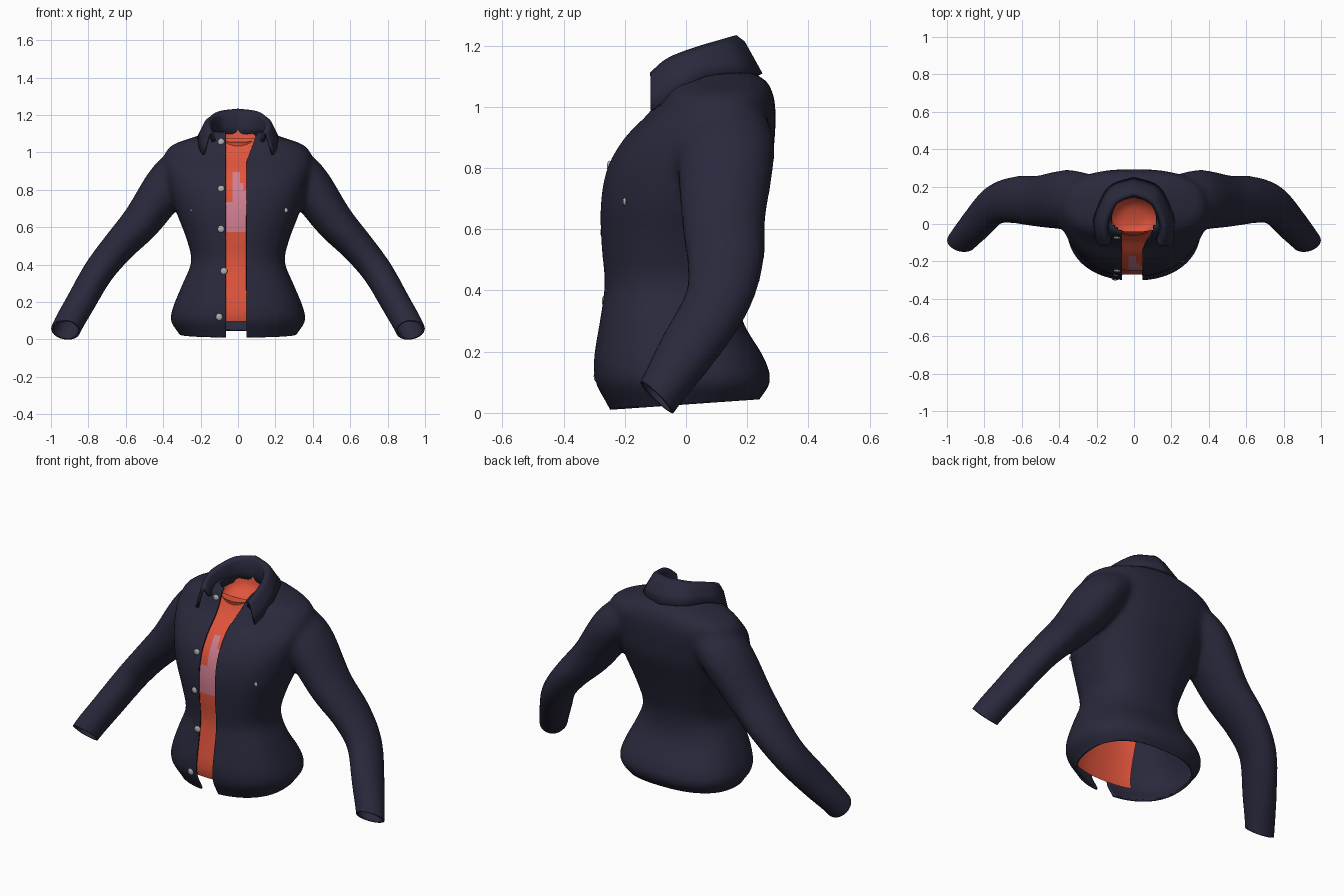
import bpy, bmesh, math
from mathutils import Vector

cube = bpy.data.objects.get("Cube")
if cube:
    bpy.data.objects.remove(cube)


def material(name, rgb):
    m = bpy.data.materials.new(name)
    m.use_nodes = True
    m.diffuse_color = (*rgb, 1)
    bsdf = next(n for n in m.node_tree.nodes if n.type == 'BSDF_PRINCIPLED')
    bsdf.inputs["Base Color"].default_value = (*rgb, 1)
    bsdf.inputs["Roughness"].default_value = 0.8
    return m


navy = material("navy cloth", (0.022, 0.022, 0.046))
orange = material("orange shirt", (0.75, 0.09, 0.045))
pink = material("pink print", (0.64, 0.21, 0.28))
metal = material("grey button", (0.42, 0.42, 0.42))


def make(name, bm, *mats):
    bmesh.ops.recalc_face_normals(bm, faces=bm.faces)
    for f in bm.faces:
        f.smooth = True
    me = bpy.data.meshes.new(name)
    bm.to_mesh(me)
    bm.free()
    for m in mats:
        me.materials.append(m)
    ob = bpy.data.objects.new(name, me)
    bpy.context.collection.objects.link(ob)
    return ob


def spline(pts, n):
    """Smooth curve through points of any dimension."""
    out = []
    for i in range(len(pts) - 1):
        a, b, c, d = (pts[max(0, min(len(pts) - 1, i + k))] for k in (-1, 0, 1, 2))
        for s in range(n):
            t = s / n
            out.append([0.5 * (2 * q + (r - p) * t + (2 * p - 5 * q + 4 * r - w) * t * t
                               + (3 * q - p - 3 * r + w) * t ** 3)
                        for p, q, r, w in zip(a, b, c, d)])
    return out + [list(pts[-1])]


def loft(bm, rings, closed=True, caps=True):
    vs = [[bm.verts.new(p) for p in ring] for ring in rings]
    n = len(vs[0])
    for a, b in zip(vs, vs[1:]):
        for i in range(n if closed else n - 1):
            j = (i + 1) % n
            bm.faces.new((a[i], a[j], b[j], b[i]))
    if caps:
        bm.faces.new(vs[0])
        bm.faces.new(vs[-1])


# Torso sections: height, half width, front y, back y
sections = spline([(-.05, .27, -.22, .2), (.03, .315, -.26, .23), (.1, .36, -.297, .275),
                   (.18, .345, -.302, .255), (.3, .295, -.283, .185), (.42, .25, -.268, .17),
                   (.55, .28, -.278, .2), (.68, .33, -.28, .24), (.8, .365, -.258, .278),
                   (.9, .39, -.2, .29), (.98, .395, -.122, .293), (1.04, .35, -.085, .285),
                   (1.085, .225, -.07, .262), (1.115, .14, -.06, .21)], 4)
FRONT, BACK = 2.25, 2.5


def front_y(x, z):
    """Front surface of the torso."""
    for p, q in zip(sections, sections[1:]):
        if q[0] >= z:
            break
    t = (z - p[0]) / (q[0] - p[0])
    w, f, b = (p[k] + (q[k] - p[k]) * t for k in (1, 2, 3))
    return (f + b) / 2 - (b - f) / 2 * max(0, 1 - abs(x / w) ** FRONT) ** (1 / FRONT)


def outline(a, z, w, f, b):
    """Rounded-box outline, a little squarer at the back."""
    c, s = math.cos(a), math.sin(a)
    e = 2 / (BACK if s > 0 else FRONT)
    return (w * math.copysign(abs(c) ** e, c),
            (f + b) / 2 + (b - f) / 2 * math.copysign(abs(s) ** e, s), z)


# Jacket shell: torso and sleeves fused into one cloth surface
bm = bmesh.new()
angles = [2 * math.pi * i / 48 for i in range(48)]
loft(bm, [[outline(a, *section) for a in angles] for section in sections])

# Sleeve path: x, y, z, half thickness, half depth
arm = spline([(.24, .125, .95, .1, .14), (.355, .13, .853, .122, .16), (.51, .122, .638, .106, .138),
              (.64, .128, .495, .09, .126), (.747, .1, .36, .083, .108),
              (.84, .002, .2, .08, .096), (.918, -.088, .06, .079, .075),
              (.95, -.14, -.03, .079, .072)], 5)
for side in (-1, 1):
    rings = []
    for i, (x, y, z, r, d) in enumerate(arm):
        lo, hi = arm[max(i - 1, 0)], arm[min(i + 1, len(arm) - 1)]
        along = Vector([h - l for h, l in zip(hi[:3], lo[:3])]).normalized()
        u = Vector((0, 1, 0))
        u = (u - along * u.dot(along)).normalized()
        v = along.cross(u)
        ring = [Vector((x, y, z)) + u * d * math.cos(a) + v * r * math.sin(a) for a in angles[::2]]
        rings.append([(p.x * side, p.y, p.z) for p in ring])
    loft(bm, rings)
jacket = make("jacket", bm, navy)
fuse = jacket.modifiers.new("fuse", 'REMESH')
fuse.mode = 'VOXEL'
fuse.voxel_size = 0.016
relax = jacket.modifiers.new("relax", 'SMOOTH')
relax.factor = 0.5
relax.iterations = 8
graph = bpy.context.evaluated_depsgraph_get()
fused = bpy.data.meshes.new_from_object(jacket.evaluated_get(graph))
jacket.modifiers.clear()

# Openings: hem, cuffs, front gap and neck
bm = bmesh.new()
bm.from_mesh(fused)


def slice_at(point, normal, rule, remove=True):
    point, normal = Vector(point), Vector(normal)
    faces = [f for f in bm.faces if rule(f.calc_center_median())]
    geom = set(faces)
    for f in faces:
        geom.update(f.edges)
        geom.update(f.verts)
    bmesh.ops.bisect_plane(bm, geom=list(geom), plane_co=point, plane_no=normal, dist=1e-5)
    if remove:
        drop = []
        for f in bm.faces:
            c = f.calc_center_median()
            if rule(c) and (c - point).dot(normal) > 0:
                drop.append(f)
        bmesh.ops.delete(bm, geom=drop, context='FACES')


LEFT, RIGHT = -.065, .045
slice_at((0, -.25, .01), (0, .07, -1), lambda c: abs(c.x) < .5 and c.z < .2)
for side in (-1, 1):
    slice_at((.918 * side, -.1, .055), (.15 * side, -.69, -.72),
             lambda c: c.x * side > .7 and c.z < .3)
slice_at((LEFT, 0, 0), (1, 0, 0), lambda c: c.y < .03, False)
slice_at((RIGHT, 0, 0), (-1, 0, 0), lambda c: c.y < .03 and c.x > LEFT)
slice_at((RIGHT, 0, .95), (-.12, 0, .045), lambda c: c.y < .03 and .2 > c.x > 0 and c.z > .9)
neck = []
for f in bm.faces:
    f.smooth = True
    c = f.calc_center_median()
    if c.z > .95 and (c.x / .125) ** 2 + ((c.y - .045) / .105) ** 2 < 1:
        neck.append(f)
bmesh.ops.delete(bm, geom=neck, context='FACES')
bm.to_mesh(fused)
bm.free()
fused.materials.clear()
fused.materials.append(navy)
jacket.data = fused


def thicken(ob, amount, offset):
    s = ob.modifiers.new("thickness", 'SOLIDIFY')
    s.thickness = amount
    s.offset = offset


thicken(jacket, 0.012, -1)

# Collar: stand, fold and turned-down leaf, each a curve from centre back to front tip
stand = [(0, .15, 1.08), (.09, .12, 1.08), (.13, .03, 1.065), (.135, -.04, 1.055), (.125, -.085, 1.06)]
fold = [(0, .165, 1.226), (.1, .12, 1.213), (.15, .02, 1.183), (.16, -.06, 1.15), (.145, -.112, 1.105)]
leaf = [(0, .243, 1.105), (.13, .195, 1.112), (.2, .06, 1.098), (.212, -.025, 1.045), (.186, -.112, .988)]
bm = bmesh.new()
rows = []
for s, f, l in zip(*(spline(c, 6) for c in (stand, fold, leaf))):
    s, f, l = Vector(s), Vector(f), Vector(l)
    out = (l - f) * Vector((1, 1, 0))
    inner = f.lerp(s, .15) - out * .1
    outer = f.lerp(l, .15) + out * .12
    rows.append([s, s.lerp(inner, .5), inner, f, outer, outer.lerp(l, .5), l])
mirrored = [[Vector((-p.x, p.y, p.z)) for p in row] for row in rows[:0:-1]]
loft(bm, mirrored + rows, closed=False, caps=False)
collar = make("collar", bm, navy)
thicken(collar, 0.016, 0)

# Shirt front, narrower towards the neck, with a printed patch
bm = bmesh.new()
rings = []
for k in range(50):
    z = .095 + .02 * k
    taper = 1 - 2.2 * max(0, z - .89)
    xs = [taper * .01 * i for i in range(-18, 19)]
    rings.append([(x, front_y(x, z) + .032, z) for x in xs])
loft(bm, rings, closed=False, caps=False)
for f in bm.faces:
    c = f.calc_center_median()
    wide = .57 < c.z < (.74 if c.x < -.03 else .8) and abs(c.x) < .1
    narrow = .57 < c.z < .89 and -.03 < c.x < (.03 if c.z < .84 else .01)
    f.material_index = int(wide or narrow)
make("shirt_front", bm, orange, pink)

# Shirt neckline, a shallow bowl inside the collar
bm = bmesh.new()
rings = []
for w, drop in ((.128, 0), (.12, .025), (.114, .06), (.05, .075)):
    rings.append([(w * math.cos(a), .04 + w * .8 * math.sin(a),
                   1.085 + .3 * w * .8 * math.sin(a) - drop) for a in angles])
loft(bm, rings, caps=False)
bm.faces.new(list(bm.verts)[-len(angles):])
make("shirt_neck", bm, orange)


# Buttons
def button(name, x, z, r):
    bm = bmesh.new()
    bmesh.ops.create_uvsphere(bm, u_segments=14, v_segments=8, radius=r)
    for v in bm.verts:
        v.co.y *= .45
    ob = make(name, bm, metal)
    ob.location = (x, front_y(x, z) + .001, z)


for i, (x, z) in enumerate([(-.09, 1.055), (-.09, .805), (-.09, .59), (-.075, .365), (-.1, .12)]):
    button(f"front_button_{i + 1}", x, z, .019)
button("left_pocket_button", .255, .69, .013)
button("right_pocket_button", -.25, .69, .006)
